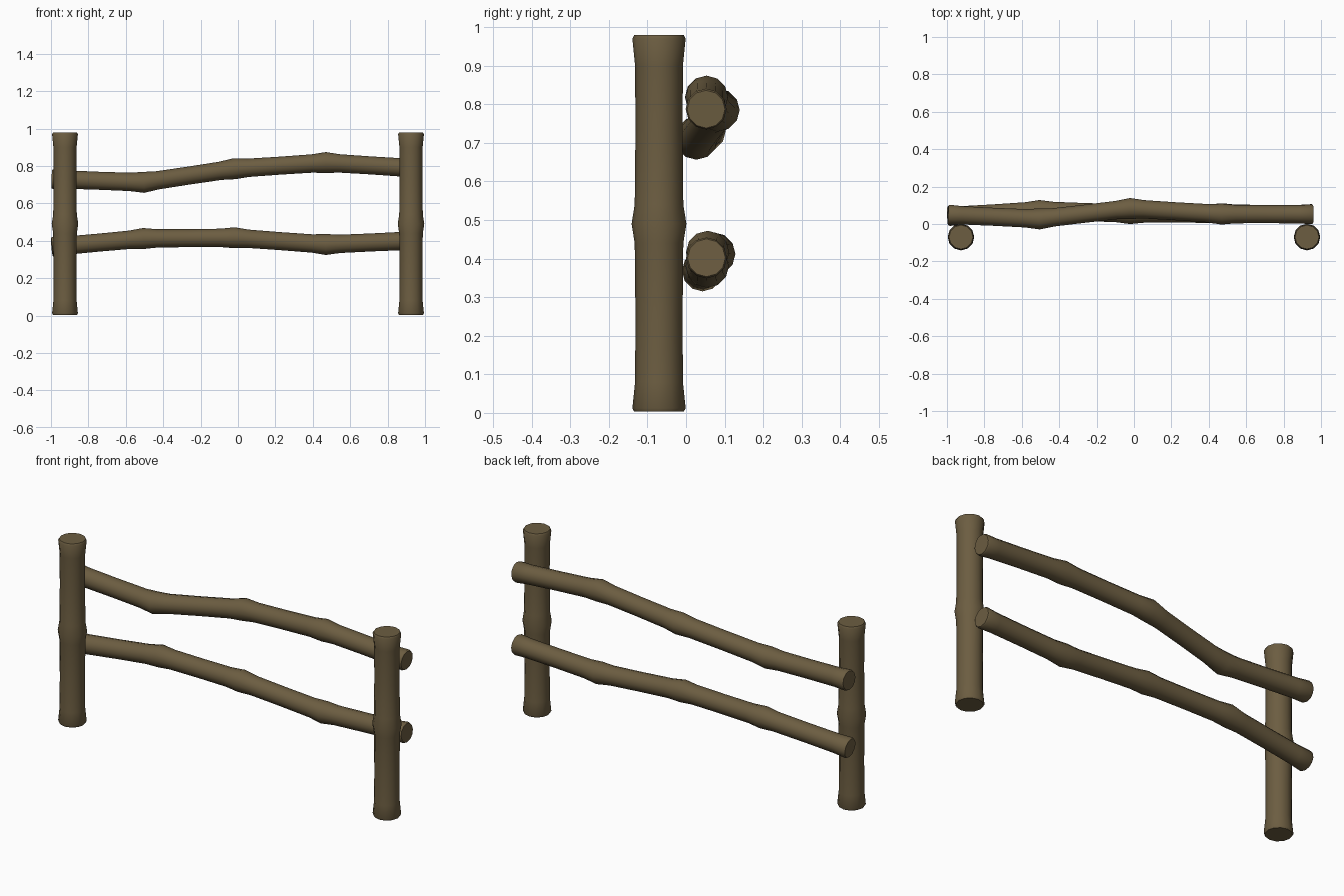
import bpy, bmesh, math
from mathutils import Vector

if "Cube" in bpy.data.objects:
    bpy.data.objects.remove(bpy.data.objects["Cube"])

wood = bpy.data.materials.new("brown wood")
wood.diffuse_color = (0.15, 0.11, 0.053, 1)
wood.use_nodes = True
wood.node_tree.nodes["Principled BSDF"].inputs["Base Color"].default_value = wood.diffuse_color
SIDES = 12


def log(name, rings, side_axis):
    """Loft round rings (centre, radius) into a capped log."""
    bm = bmesh.new()
    loops = []
    for i, (c, r) in enumerate(rings):
        t = (rings[min(i + 1, len(rings) - 1)][0] - rings[max(i - 1, 0)][0]).normalized()
        u = (side_axis - t * side_axis.dot(t)).normalized()
        v = t.cross(u)
        loops.append([bm.verts.new(c + r * (u * math.cos(a) + v * math.sin(a)))
                      for a in (2 * math.pi * k / SIDES for k in range(SIDES))])
    for a, b in zip(loops, loops[1:]):
        for k in range(SIDES):
            n = (k + 1) % SIDES
            bm.faces.new((a[k], a[n], b[n], b[k]))
    bm.faces.new(loops[0][::-1])
    bm.faces.new(loops[-1])
    bmesh.ops.recalc_face_normals(bm, faces=bm.faces)
    me = bpy.data.meshes.new(name)
    bm.to_mesh(me)
    bm.free()
    me.materials.append(wood)
    ob = bpy.data.objects.new(name, me)
    bpy.context.collection.objects.link(ob)
    bpy.context.view_layer.objects.active = ob
    ob.select_set(True)
    bpy.ops.object.shade_smooth_by_angle(angle=math.radians(35))
    ob.select_set(False)


# Upright posts with flared ends and a knot at mid height
post = [(0.003, 0.064), (0.012, 0.069), (0.08, 0.062), (0.25, 0.061), (0.44, 0.063),
        (0.49, 0.071), (0.54, 0.063), (0.73, 0.061), (0.90, 0.062), (0.97, 0.069), (0.979, 0.064)]
for name, x in (("left_post", -0.925), ("right_post", 0.925)):
    log(name, [(Vector((x, -0.07, z)), r) for z, r in post], Vector((1, 0, 0)))


def rail(name, pts):
    """Crooked branch: a knot at each bend, slimmer between, softened ends."""
    pts = [Vector(p) for p in pts]
    rings = []
    for i, (a, b) in enumerate(zip(pts, pts[1:])):
        first, last = i == 0, i == len(pts) - 2
        if first:
            rings += [(a, 0.049), (a.lerp(b, 0.015), 0.053)]
        else:
            rings.append((a, 0.056))
        rings += [(a.lerp(b, 0.15), 0.049), (a.lerp(b, 0.5), 0.048), (a.lerp(b, 0.85), 0.049)]
        if last:
            rings += [(a.lerp(b, 0.985), 0.053), (b, 0.049)]
    log(name, rings, Vector((0, 0, 1)))


# Crooked horizontal rails behind the posts
rail("upper_rail", [(-0.995, 0.05, 0.73), (-0.505, 0.027, 0.712), (-0.02, 0.083, 0.785),
                    (0.47, 0.053, 0.818), (0.957, 0.052, 0.787)])
rail("lower_rail", [(-0.995, 0.042, 0.367), (-0.505, 0.072, 0.412), (-0.02, 0.056, 0.416),
                    (0.47, 0.055, 0.38), (0.957, 0.053, 0.402)])
